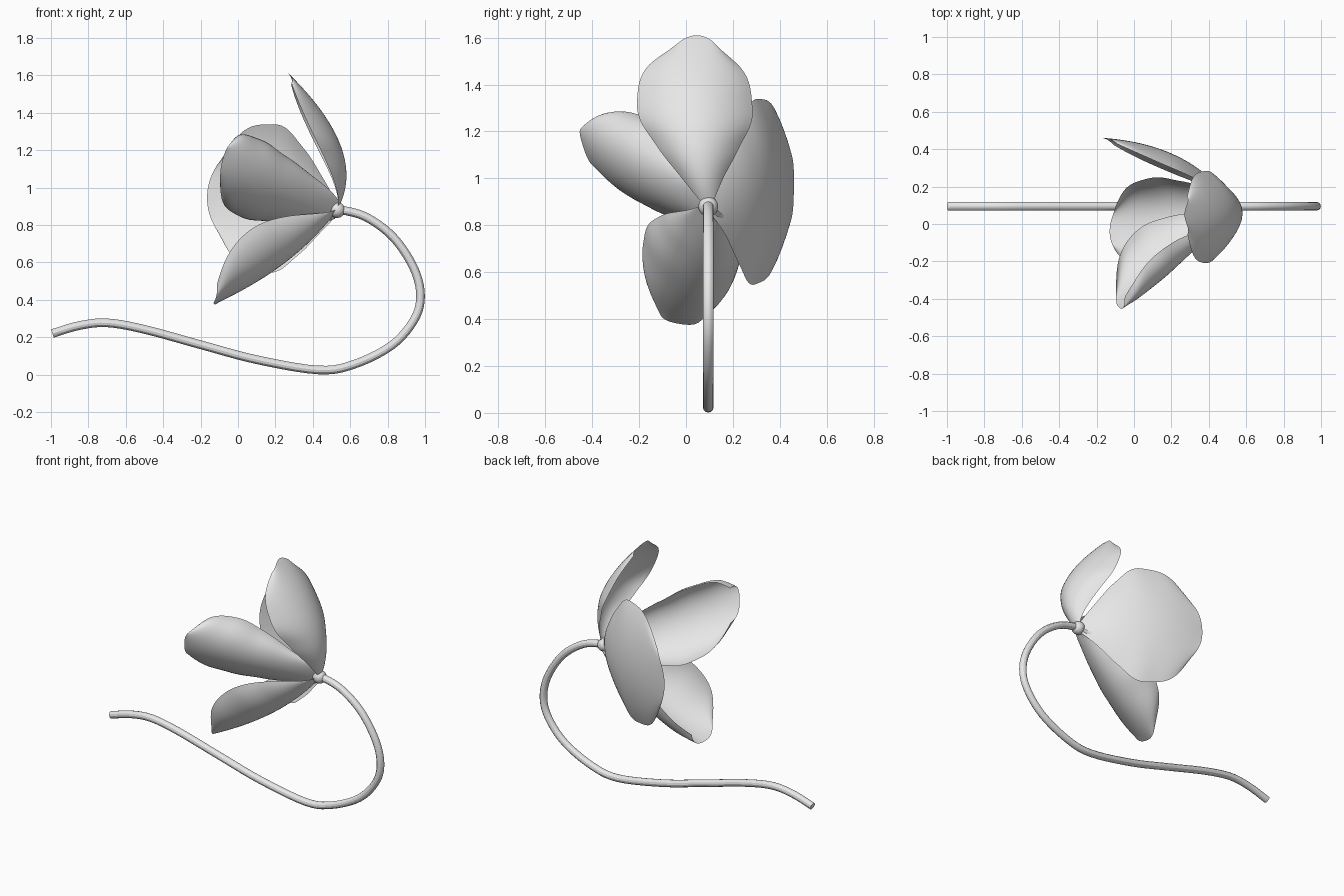
import bpy, math
from mathutils import Vector

cube = bpy.data.objects.get("Cube")
if cube:
    bpy.data.objects.remove(cube, do_unlink=True)

# Single plain material
grey = bpy.data.materials.new("light_grey")
grey.use_nodes = True
grey.diffuse_color = (0.8, 0.8, 0.8, 1)
for node in grey.node_tree.nodes:
    if node.type == 'BSDF_PRINCIPLED':
        node.inputs["Base Color"].default_value = grey.diffuse_color


def smooth_path(points, steps):
    """Catmull-Rom samples through the given vectors."""
    pts = [points[0]] + points + [points[-1]]
    samples = []
    for a, b, c, d in zip(pts, pts[1:], pts[2:], pts[3:]):
        for k in range(steps):
            t = k / steps
            samples.append(b + (c - a) * (t / 2)
                           + (a * 2 - b * 5 + c * 4 - d) * (t * t / 2)
                           + (b * 3 - a - c * 3 + d) * (t ** 3 / 2))
    return samples + [points[-1]]


BASE = Vector((0.53, 0.095, 0.88))
WIDEST = 0.6          # where along its length a petal is widest
COLUMNS = 24

# Petal half-width along its length, relative to the widest place
WIDTHS = [0.05, 0.26, 0.48, 0.71, 0.92, 1, 0.95, 0.79, 0.4]
ROWS = smooth_path([Vector((i / 8, w)) for i, w in enumerate(WIDTHS)], 4)


def midrib(u, mid, tip):
    """Parabola from the flower base through mid to the tip."""
    m = WIDEST
    return (BASE * ((u - m) * (u - 1) / m)
            + mid * (u * (1 - u) / (m * (1 - m)))
            + tip * (u * (u - m) / (1 - m)))


def petal(name, mid, tip, edge_a, edge_b, curl, root_taper, tip_taper):
    """curl: half angle of the arc across; lower tapers are fuller."""
    mid, tip, edge_a, edge_b = map(Vector, (mid, tip, edge_a, edge_b))
    side = (edge_a - edge_b) / 2
    cup = (edge_a + edge_b) / 2 - mid
    verts, faces = [], []
    for u, width in ROWS:
        width = width ** (root_taper if u < WIDEST else tip_taper)
        width *= 1 + 0.01 * math.sin(26 * u)
        for j in range(COLUMNS + 1):
            v = 2 * j / COLUMNS - 1
            across = math.sin(v * curl) / math.sin(curl)
            rise = (1 - math.cos(v * curl)) / (1 - math.cos(curl))
            # Rows bow back at the margins, which rounds the tip
            s = u - 0.07 * v * v * u ** 4
            depth = s ** 1.4 * (1 - s) / (WIDEST ** 1.4 * (1 - WIDEST))
            verts.append(midrib(s, mid, tip) + side * (across * width)
                         + cup * (rise * depth))
    n = COLUMNS + 1
    for i in range(len(ROWS) - 1):
        for j in range(COLUMNS):
            k = i * n + j
            faces.append((k, k + 1, k + n + 1, k + n))
    mesh = bpy.data.meshes.new(name)
    mesh.from_pydata(verts, [], faces)
    mesh.materials.append(grey)
    mesh.shade_smooth()
    obj = bpy.data.objects.new(name, mesh)
    bpy.context.collection.objects.link(obj)


# Four cupped petals: middle, tip, and the two widest edge points
petal("upper_petal", (0.52, 0.04, 1.29), (0.27, 0.05, 1.61),
      (0.39, -0.21, 1.31), (0.385, 0.285, 1.29), 0.6, 1, 1)
petal("front_petal", (0.12, -0.3, 1.05), (-0.085, -0.44, 1.14),
      (0.11, -0.17, 1.26), (0.01, -0.04, 0.845), 1.6, 0.5, 0.85)
petal("lower_petal", (0.18, 0.03, 0.55), (-0.13, -0.03, 0.38),
      (0.06, -0.175, 0.77), (0.08, 0.245, 0.7), 1.5, 0.65, 0.8)
petal("back_petal", (0.18, 0.385, 0.95), (-0.165, 0.46, 0.96),
      (0.2, 0.3, 1.34), (0.16, 0.29, 0.545), 0.6, 0.95, 0.8)

# Knob where the petals meet the stem
bpy.ops.mesh.primitive_uv_sphere_add(segments=24, ring_count=16, radius=0.042, location=BASE)
knob = bpy.context.object
knob.name = "flower_base"
knob.data.materials.append(grey)
knob.data.shade_smooth()

# Curling stem
STEM = [(-0.992, 0.22), (-0.85, 0.262), (-0.7, 0.277), (-0.5, 0.242), (-0.2, 0.16),
        (0.1, 0.08), (0.43, 0.025), (0.62, 0.055), (0.82, 0.155), (0.94, 0.29),
        (0.976, 0.42), (0.94, 0.57), (0.83, 0.735), (0.68, 0.845), (0.53, 0.885)]
path = smooth_path([Vector((x, BASE.y, z)) for x, z in STEM], 5)
curve = bpy.data.curves.new("stem", 'CURVE')
curve.dimensions = '3D'
curve.bevel_depth = 0.023
curve.bevel_resolution = 4
curve.use_fill_caps = True
spline = curve.splines.new('POLY')
spline.points.add(len(path) - 1)
for point, co in zip(spline.points, path):
    point.co = (*co, 1)
curve.materials.append(grey)
stem = bpy.data.objects.new("stem", curve)
bpy.context.collection.objects.link(stem)
bpy.ops.object.select_all(action='DESELECT')
stem.select_set(True)
bpy.context.view_layer.objects.active = stem
bpy.ops.object.convert(target='MESH')
bpy.ops.object.shade_smooth_by_angle()
